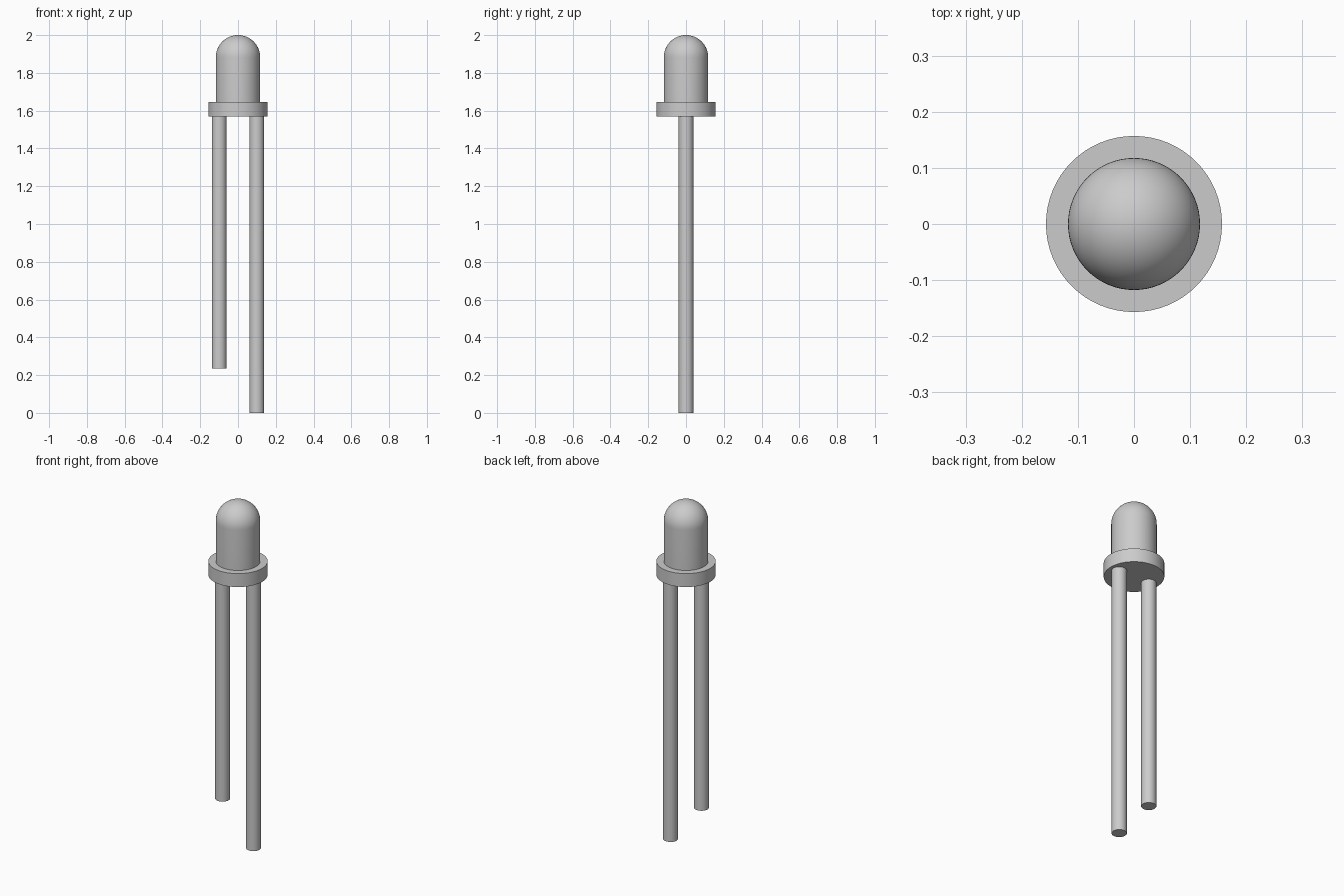
import bpy
import bmesh
import math
from mathutils import Vector

if "Cube" in bpy.data.objects:
    bpy.data.objects.remove(bpy.data.objects["Cube"], do_unlink=True)

MM = 2 / 25.5          # the model is 25.5 mm tall
SEGMENTS = 64

grey = bpy.data.materials.new("plain_grey")
grey.use_nodes = True
colour = (0.6, 0.6, 0.6, 1)
grey.diffuse_color = colour
grey.node_tree.nodes["Principled BSDF"].inputs["Base Color"].default_value = colour


def lathe(name, profile, x=0):
    """Spin a profile of (radius, height) points in mm about a vertical axis."""
    bm = bmesh.new()
    verts = [bm.verts.new((r * MM, 0, z * MM)) for r, z in profile]
    edges = [bm.edges.new(pair) for pair in zip(verts, verts[1:])]
    bmesh.ops.spin(bm, geom=verts + edges, cent=Vector(), axis=(0, 0, 1),
                   angle=math.tau, steps=SEGMENTS, use_duplicate=False)
    bmesh.ops.remove_doubles(bm, verts=bm.verts, dist=0.0001)
    bmesh.ops.recalc_face_normals(bm, faces=bm.faces)
    mesh = bpy.data.meshes.new(name)
    bm.to_mesh(mesh)
    bm.free()
    mesh.materials.append(grey)
    obj = bpy.data.objects.new(name, mesh)
    obj.location.x = x * MM
    bpy.context.collection.objects.link(obj)
    bpy.ops.object.select_all(action="DESELECT")
    obj.select_set(True)
    bpy.context.view_layer.objects.active = obj
    bpy.ops.object.shade_smooth_by_angle(angle=math.radians(30))
    return obj


def rod(name, radius, bottom, top, x=0):
    return lathe(name, [(0, bottom), (radius, bottom), (radius, top), (0, top)], x)


# Wire legs, the left one longer
rod("long_leg", 0.5, 0, 20, 1.27)
rod("short_leg", 0.5, 3, 20, -1.27)

# Flat collar under the lens
rod("collar", 2, 20, 21)

# Lens: straight wall closed by a hemisphere
R, STEPS = 1.5, 16
angles = [math.pi / 2 * i / STEPS for i in range(STEPS + 1)]
dome = [(R * math.cos(a), 24 + R * math.sin(a)) for a in angles]
lathe("domed_lens", [(0, 21), (R, 21)] + dome)
